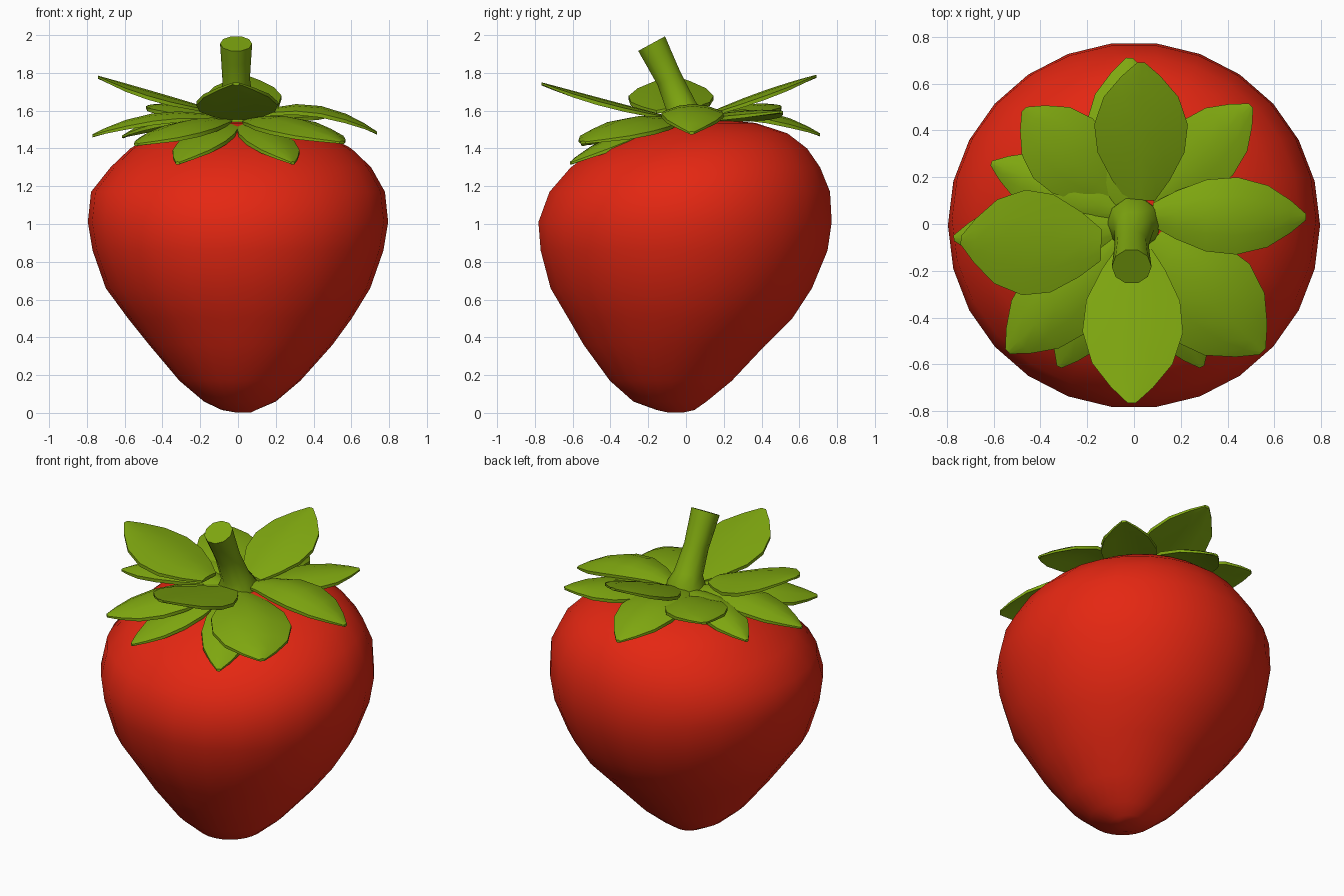
import bpy, math
from mathutils import Vector


def material(name, rgb):
    m = bpy.data.materials.new(name)
    m.diffuse_color = (*rgb, 1)
    return m


RED = material("berry red", (0.78, 0.02, 0.006))
GREEN = material("leaf green", (0.21, 0.385, 0.005))


def loft(name, rings, mat, sharp):
    """Skin a list of equal-length closed rings and cap both ends."""
    n = len(rings[0])
    verts = [tuple(p) for r in rings for p in r]
    faces = [tuple(reversed(range(n))),
             tuple(range(len(verts) - n, len(verts)))]
    for k in range(len(rings) - 1):
        for i in range(n):
            j = (i + 1) % n
            faces.append((k * n + i, k * n + j, (k + 1) * n + j, (k + 1) * n + i))
    me = bpy.data.meshes.new(name)
    me.from_pydata(verts, [], faces)
    me.materials.append(mat)
    me.shade_smooth()
    me.set_sharp_from_angle(angle=math.radians(sharp))
    ob = bpy.data.objects.new(name, me)
    bpy.context.collection.objects.link(ob)
    return ob


def ring(c, rx, ry, n, u=Vector((1, 0, 0)), v=Vector((0, 1, 0))):
    c = Vector(c)
    return [c + u * rx * math.cos(2 * math.pi * i / n) + v * ry * math.sin(2 * math.pi * i / n)
            for i in range(n)]


# Fruit body: z, centre x, centre y, radius x, radius y
body = [(0.002, 0.03, -0.055, 0.04, 0.04), (0.015, 0.005, -0.055, 0.09, 0.1),
        (0.06, 0.01, -0.085, 0.19, 0.195), (0.17, 0.01, -0.08, 0.32, 0.325),
        (0.36, 0.015, -0.06, 0.485, 0.485), (0.5, 0.01, -0.03, 0.592, 0.597),
        (0.66, 0, -0.025, 0.7, 0.697), (0.86, 0, -0.01, 0.77, 0.765),
        (1.01, 0, -0.005, 0.795, 0.782), (1.17, 0, 0.02, 0.778, 0.748),
        (1.3, 0.015, 0.05, 0.69, 0.665), (1.4, 0.015, 0.085, 0.585, 0.56),
        (1.48, 0.01, 0.13, 0.445, 0.41), (1.535, 0, 0.11, 0.27, 0.26),
        (1.55, 0, 0.11, 0.1, 0.1)]
loft("fruit_body", [ring((x, y, z), rx, ry, 26) for z, x, y, rx, ry in body], RED, 50)

# Stem: flared base, leaning to the front
path = [((0, 0, 1.5), 0.12), ((0, 0, 1.56), 0.115), ((0, -0.025, 1.62), 0.085),
        ((-0.01, -0.09, 1.77), 0.073), ((-0.01, -0.145, 1.88), 0.08),
        ((-0.01, -0.182, 1.955), 0.085)]
lean = Vector((0, 0.88, 0.48))
stem = []
for k, (c, r) in enumerate(path):
    v = Vector((0, 1, 0)).lerp(lean, min(1, k / 3)).normalized()
    stem.append(ring(c, r, r, 10, v=v))
loft("stem", stem, GREEN, 45)

# Share of the leaf's full half width along its length
SHAPE = [(0, 0.3), (0.15, 0.62), (0.35, 0.93), (0.55, 1.0), (0.75, 0.8), (0.9, 0.42), (1, 0.08)]


def leaf(name, base, tip, mid_z, width, droop, thick=0.035):
    """Pointed leaf; its height follows a curve through mid_z at half length."""
    base, tip = Vector(base), Vector(tip)
    d = tip - base
    side = Vector((-d.y, d.x, 0)).normalized()
    up = Vector((0, 0, 1))
    sag = mid_z - (base.z + tip.z) / 2
    rings = []
    for t, s in SHAPE:
        c = base + d * t + up * sag * 4 * t * (1 - t)
        th = thick * (0.4 + 0.6 * s)
        top = [c + side * (w * s * width) - up * (droop * s * w * w)
               for w in (-1, -0.5, 0, 0.5, 1)]
        low = [p - up * th * (1 if 0 < i < 4 else 0.6) for i, p in enumerate(top)]
        rings.append(top[::-1] + low)
    return loft(name, [r[::-1] for r in rings], GREEN, 35)


# Upper leaves: name, base, tip, height at half length, half width, edge droop
UPPER = [
    ("back", (0.03, 0.1, 1.58), (0.03, 0.69, 1.79), 1.70, 0.2, 0.03),
    ("left", (-0.14, -0.09, 1.61), (-0.74, -0.07, 1.785), 1.70, 0.225, 0.03),
    ("front", (0, -0.09, 1.57), (-0.01, -0.765, 1.75), 1.66, 0.215, 0.02),
    ("right", (0.08, 0.04, 1.58), (0.735, 0.03, 1.49), 1.63, 0.165, 0.04),
    ("back_left", (-0.1, 0.12, 1.56), (-0.47, 0.49, 1.63), 1.63, 0.18, 0.03),
    ("back_right", (0.08, 0.1, 1.56), (0.5, 0.505, 1.6), 1.60, 0.16, 0.03),
]
# Lower leaves lying against the fruit
LOWER = [
    ("front_right", (0.07, -0.08, 1.56), (0.55, -0.545, 1.44), 1.56, 0.23, 0.06),
    ("front_left", (-0.07, -0.08, 1.56), (-0.54, -0.545, 1.43), 1.54, 0.18, 0.05),
    ("front_low_left", (-0.03, -0.08, 1.54), (-0.32, -0.61, 1.33), 1.48, 0.14, 0.03),
    ("front_low_right", (0.03, -0.08, 1.54), (0.29, -0.61, 1.33), 1.48, 0.14, 0.03),
    ("left_low", (-0.07, -0.02, 1.56), (-0.77, -0.06, 1.475), 1.59, 0.15, 0.04),
    ("back_left_low", (-0.07, 0.05, 1.56), (-0.61, 0.26, 1.47), 1.58, 0.13, 0.04),
    ("back_low", (-0.03, 0.08, 1.57), (-0.02, 0.71, 1.48), 1.60, 0.18, 0.04),
]
for name, *spec in UPPER + LOWER:
    leaf("leaf_" + name, *spec)
